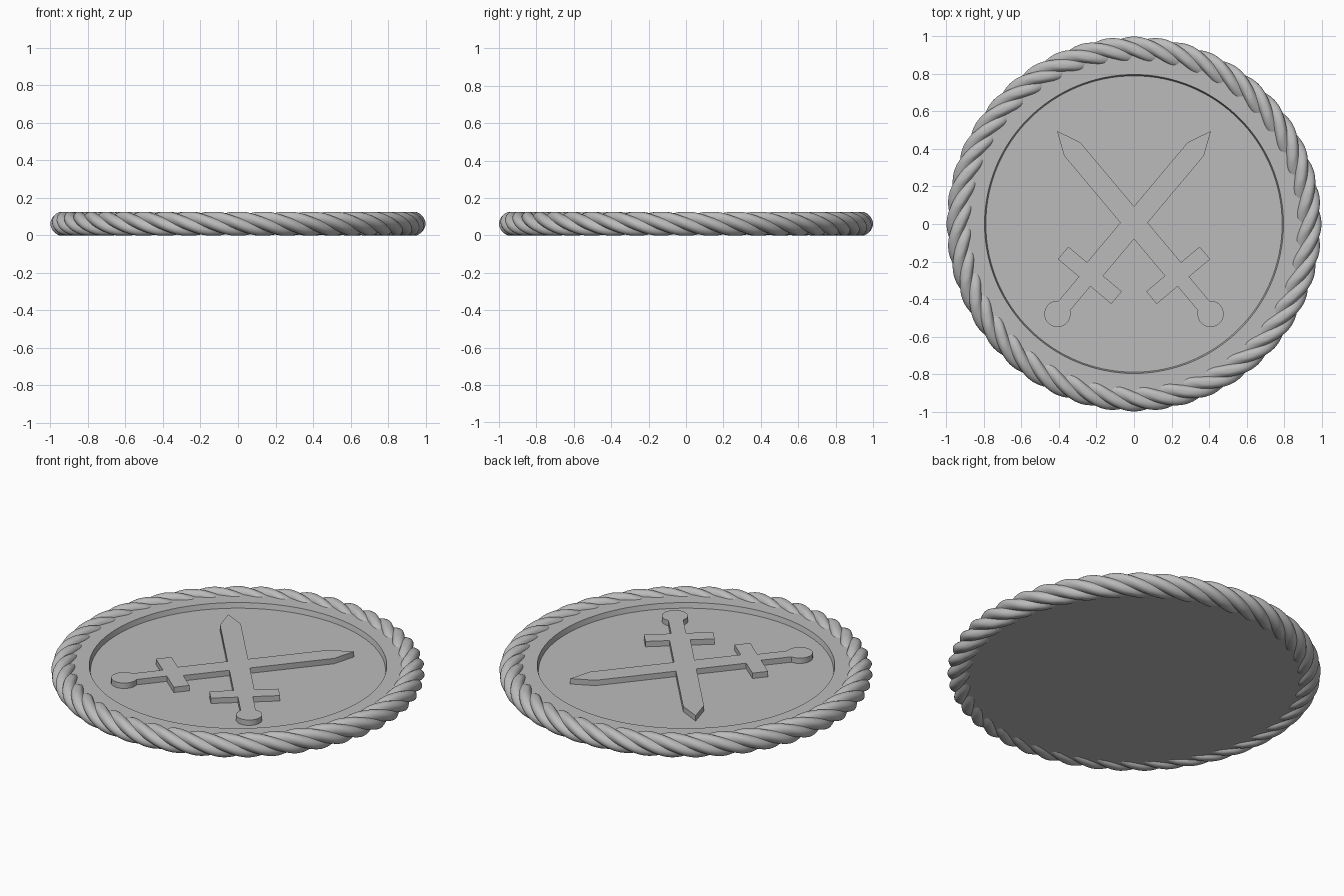
import bpy, bmesh
from math import sin, cos, tau, pi, radians, atan2

cube = bpy.data.objects.get("Cube")
if cube:
    bpy.data.objects.remove(cube)

STRANDS, TWISTS = 4, 11           # strands in the rope, turns round the rim
RIM_Z, FLOOR_Z, SWORD_Z, BASE_Z = 0.1, 0.07, 0.102, 0.015
MID_Z = 0.0625

grey = bpy.data.materials.new("stone_grey")
grey.use_nodes = True
grey.diffuse_color = (0.5, 0.5, 0.5, 1)
grey.node_tree.nodes["Principled BSDF"].inputs["Base Color"].default_value = (0.5, 0.5, 0.5, 1)


def make_object(name, bm):
    bmesh.ops.recalc_face_normals(bm, faces=bm.faces)
    mesh = bpy.data.meshes.new(name)
    bm.to_mesh(mesh)
    bm.free()
    obj = bpy.data.objects.new(name, mesh)
    obj.data.materials.append(grey)
    bpy.context.collection.objects.link(obj)
    return obj


def activate(obj):
    bpy.ops.object.select_all(action="DESELECT")
    obj.select_set(True)
    bpy.context.view_layer.objects.active = obj


def smooth(obj, angle):
    activate(obj)
    bpy.ops.object.shade_smooth_by_angle(angle=radians(angle))


def bridge_rings(bm, rings, closed):
    count = len(rings[0])
    for i in range(len(rings) if closed else len(rings) - 1):
        a, b = rings[i], rings[(i + 1) % len(rings)]
        for j in range(count):
            k = (j + 1) % count
            bm.faces.new((a[j], a[k], b[k], b[j]))


# Disc with a raised rim, turned from a profile
bm = bmesh.new()
profile = [(0.79, FLOOR_Z), (0.797, RIM_Z), (0.93, RIM_Z), (0.93, BASE_Z)]
rings = [[bm.verts.new((r * cos(tau * i / 128), r * sin(tau * i / 128), z))
          for i in range(128)] for r, z in profile]
bridge_rings(bm, rings, False)
bm.faces.new(rings[0])
bm.faces.new(rings[-1])
smooth(make_object("disc", bm), 30)

# Twisted rope border: mesh rows follow the strands so the grooves stay crisp
bm = bmesh.new()
STEPS, AROUND = 396, 40
rings = []
for i in range(STEPS):
    theta = tau * i / STEPS
    ring = []
    for j in range(AROUND):
        alpha = tau * j / AROUND
        phi = alpha - TWISTS * theta
        lobe = 0.72 + 0.28 * abs(cos(STRANDS * alpha / 2))
        r = 0.93 + 0.07 * lobe * cos(phi)
        z = MID_Z + 0.066 * lobe * sin(phi)
        z = min(max(z, 0), 2 * MID_Z)
        ring.append(bm.verts.new((r * cos(theta), r * sin(theta), z)))
    rings.append(ring)
bridge_rings(bm, rings, True)
smooth(make_object("rope_border", bm), 40)


# Crossed swords: half outline (along, across), mirrored and extruded
def make_sword(name, side):
    half = [(0.638, 0), (0.513, 0.056), (-0.323, 0.056), (-0.323, 0.186),
            (-0.41, 0.186), (-0.41, 0.04)]
    start = atan2(0.04, 0.057)
    for i in range(13):
        a = start + (pi - start) * i / 12
        half.append((-0.635 + 0.07 * cos(a), 0.07 * sin(a)))
    half[-1] = (-0.705, 0)
    outline = half + [(s, -t) for s, t in reversed(half[1:-1])]
    ux, uy = cos(radians(50)), sin(radians(50))
    bm = bmesh.new()
    face = bm.faces.new([bm.verts.new((side * (s * ux + t * uy), 0.007 + s * uy - t * ux,
                                       FLOOR_Z - 0.02)) for s, t in outline])
    top = bmesh.ops.extrude_face_region(bm, geom=[face])["geom"]
    bmesh.ops.translate(bm, vec=(0, 0, SWORD_Z - FLOOR_Z + 0.02),
                        verts=[v for v in top if isinstance(v, bmesh.types.BMVert)])
    return make_object(name, bm)


swords = make_sword("crossed_swords", 1)
second = make_sword("second_sword", -1)
union = swords.modifiers.new("union", "BOOLEAN")
union.operation = "UNION"
union.solver = "EXACT"
union.object = second
activate(swords)
bpy.ops.object.modifier_apply(modifier=union.name)
bpy.data.objects.remove(second)
smooth(swords, 30)
